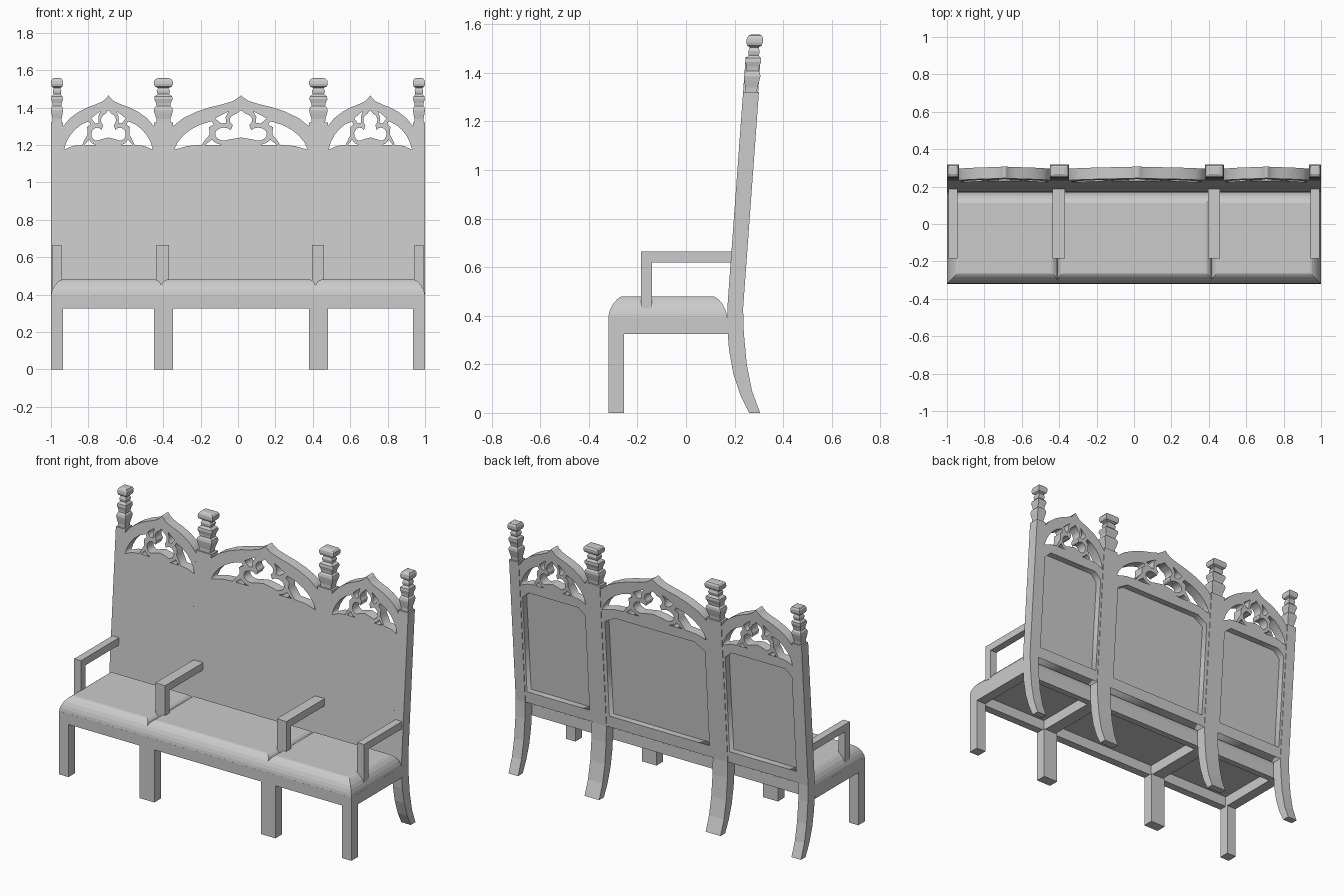
import bpy, bmesh
from math import sin, cos, radians
from mathutils import Matrix

if "Cube" in bpy.data.objects:
    bpy.data.objects.remove(bpy.data.objects["Cube"])

SLOPE, Z0, Y0, DEPTH = 0.073, 0.43, 0.17, 0.065      # lean of the backrest
POSTS = [(-1, -.935), (-.45, -.348), (.38, .48), (.935, 1)]


def finish(name, bm):
    bmesh.ops.recalc_face_normals(bm, faces=bm.faces)
    me = bpy.data.meshes.new(name)
    bm.to_mesh(me)
    bm.free()
    ob = bpy.data.objects.new(name, me)
    bpy.context.collection.objects.link(ob)
    return ob


def loft(name, rings):
    """Skin equal-length closed rings and cap both ends."""
    bm = bmesh.new()
    vs = [[bm.verts.new(p) for p in r] for r in rings]
    n = len(vs[0])
    for a, b in zip(vs, vs[1:]):
        for i in range(n):
            j = (i + 1) % n
            bm.faces.new((a[i], a[j], b[j], b[i]))
    bm.faces.new(vs[0])
    bm.faces.new(vs[-1])
    return finish(name, bm)


def prism(name, yz, x0, x1):
    return loft(name, [[(x, y, z) for y, z in yz] for x in (x0, x1)])


def rect(x0, x1, y0, y1, z):
    return [(x0, y0, z), (x1, y0, z), (x1, y1, z), (x0, y1, z)]


def box(name, x0, x1, y0, y1, z0, z1):
    return loft(name, [rect(x0, x1, y0, y1, z0), rect(x0, x1, y0, y1, z1)])


def plate(name, loops, xc, w, y0, y1):
    """Filled outline with holes in (u, z), leaning with the backrest."""
    cu = bpy.data.curves.new(name, 'CURVE')
    cu.dimensions, cu.fill_mode, cu.extrude = '2D', 'BOTH', (y1 - y0) / 2
    for loop in loops:
        s = cu.splines.new('POLY')
        s.points.add(len(loop) - 1)
        for p, (u, z) in zip(s.points, loop):
            p.co = (xc + w * u, z, 0, 1)
        s.use_cyclic_u = True
    tmp = bpy.data.objects.new(name + "_outline", cu)
    bpy.context.collection.objects.link(tmp)
    me = bpy.data.meshes.new_from_object(tmp.evaluated_get(bpy.context.evaluated_depsgraph_get()))
    bpy.data.objects.remove(tmp)
    me.transform(Matrix(((1, 0, 0, 0),
                         (0, SLOPE, -1, Y0 + (y0 + y1) / 2 - SLOPE * Z0),
                         (0, 1, 0, 0), (0, 0, 0, 1))))
    bm = bmesh.new()
    bm.from_mesh(me)
    bmesh.ops.remove_doubles(bm, verts=bm.verts, dist=1e-5)
    bpy.data.meshes.remove(me)
    return finish(name, bm)


def arc(cu, cz, ru, rz, a0, a1, n=10):
    return [(cu + ru * cos(radians(a0 + (a1 - a0) * i / n)),
             cz + rz * sin(radians(a0 + (a1 - a0) * i / n))) for i in range(n + 1)]


def flip(pts):
    return [(-u, z) for u, z in reversed(pts)]


# Back posts: sabre-curved rear leg running up into the leaning upright
post = [(.26, 0), (.225, .07), (.195, .16), (.177, .26), (.17, .35), (.17, .43), (.235, 1.32),
        (.30, 1.32), (.235, .43), (.238, .33), (.25, .2), (.272, .09), (.305, 0)]
# Finial profile: height, relative width
finial = [(1.318, .72), (1.34, .74), (1.365, .9), (1.385, 1), (1.4, .92), (1.408, .72),
          (1.425, .78), (1.445, .96), (1.46, .92), (1.472, .6), (1.48, .66), (1.49, .7),
          (1.498, .6), (1.505, .55), (1.512, .88), (1.525, 1), (1.542, .98), (1.553, .8), (1.557, .55)]
arm = [(-.185, .43), (-.185, .665), (.19, .665), (.187, .62), (-.14, .62), (-.14, .43)]

for i, (a, b) in enumerate(POSTS):
    prism(f"back_post_{i}", post, a, b)
    c, h = (a + b) / 2, (b - a) / 2
    rings = []
    for z, r in finial:
        y = Y0 + DEPTH / 2 + SLOPE * (z - Z0)
        rings.append(rect(c - h * r, c + h * r, y - .034 * r, y + .034 * r, z))
    loft(f"finial_{i}", rings)
    box(f"front_leg_{i}", a, b, -.32, -.255, 0, .325)
    # Armrest with its front support
    outer = i in (0, 3)
    ha = .023 if outer else .033
    ca = (-.968, -.402, .428, .968)[i]
    prism(f"armrest_{i}", arm, ca - ha, ca + ha)
    # Seat rail running front to back
    hr = .0325 if outer else .04
    box(f"seat_cross_rail_{i}", c - hr, c + hr, -.27, .13, .325, .392)

# Seat frame rails
box("front_seat_rail", -1, 1, -.32, -.27, .325, .392)
box("rear_seat_rail", -1, 1, .13, .17, .325, .392)

# Three rounded seat sections, with a small notch where they meet
roll = [(.39, 0), (.41, .003), (.43, .01), (.45, .021), (.467, .036), (.477, .049), (.48, .058)]
edges = [-1, -.41, .415, 1]
for i in range(3):
    rings = []
    for z, d in roll:
        k = max(0, d - .028)                       # notch only in the top part
        x0 = edges[i] + (d if i == 0 else k)
        x1 = edges[i + 1] - (d if i == 2 else k)
        rings.append(rect(x0, x1, -.32 + d, .17 - d, z))
    loft(f"seat_{i}", rings)

# Backrest frames: pointed ogee arch, pierced tracery and a recess behind the panel
half_arch = [(1, 1.30), (.85, 1.343), (.65, 1.378), (.45, 1.402), (.28, 1.417), (.13, 1.433), (.05, 1.45)]
outline = [(-1, .43), (1, .43)] + half_arch + [(0, 1.465)] + flip(half_arch)
recess = [(-.94, .5), (.94, .5), (.94, 1.10), (.75, 1.14), (-.75, 1.14), (-.94, 1.10)]
side_eye = [(-.98, 1.175), (-.93, 1.215), (-.85, 1.25), (-.74, 1.282), (-.6, 1.309), (-.43, 1.327),
            (-.40, 1.31), (-.47, 1.295), (-.46, 1.255), (-.51, 1.235), (-.58, 1.2), (-.78, 1.195)]
low_eye = [(-.53, 1.2), (-.28, 1.2), (-.37, 1.21), (-.43, 1.228)]
high_eye = [(-.38, 1.342), (-.29, 1.36), (-.18, 1.38), (-.225, 1.35), (-.22, 1.318), (-.29, 1.315)]
half_trefoil = arc(.25, 1.258, .13, .035, -125, 140) + arc(0, 1.333, .165, .037, -45, 65)
trefoil = [(0, 1.24)] + half_trefoil + [(0, 1.386)] + flip(half_trefoil)
eyes = [side_eye, low_eye, high_eye]
holes = [recess, trefoil] + eyes + [flip(e) for e in eyes]

for i in range(3):
    x0, x1 = POSTS[i][1], POSTS[i + 1][0]
    c, w = (x0 + x1) / 2, (x1 - x0) / 2
    plate(f"back_frame_{i}", [outline] + holes, c, w, 0, DEPTH - .003)
    plate(f"back_panel_{i}", [recess], c, w, 0, .022)
